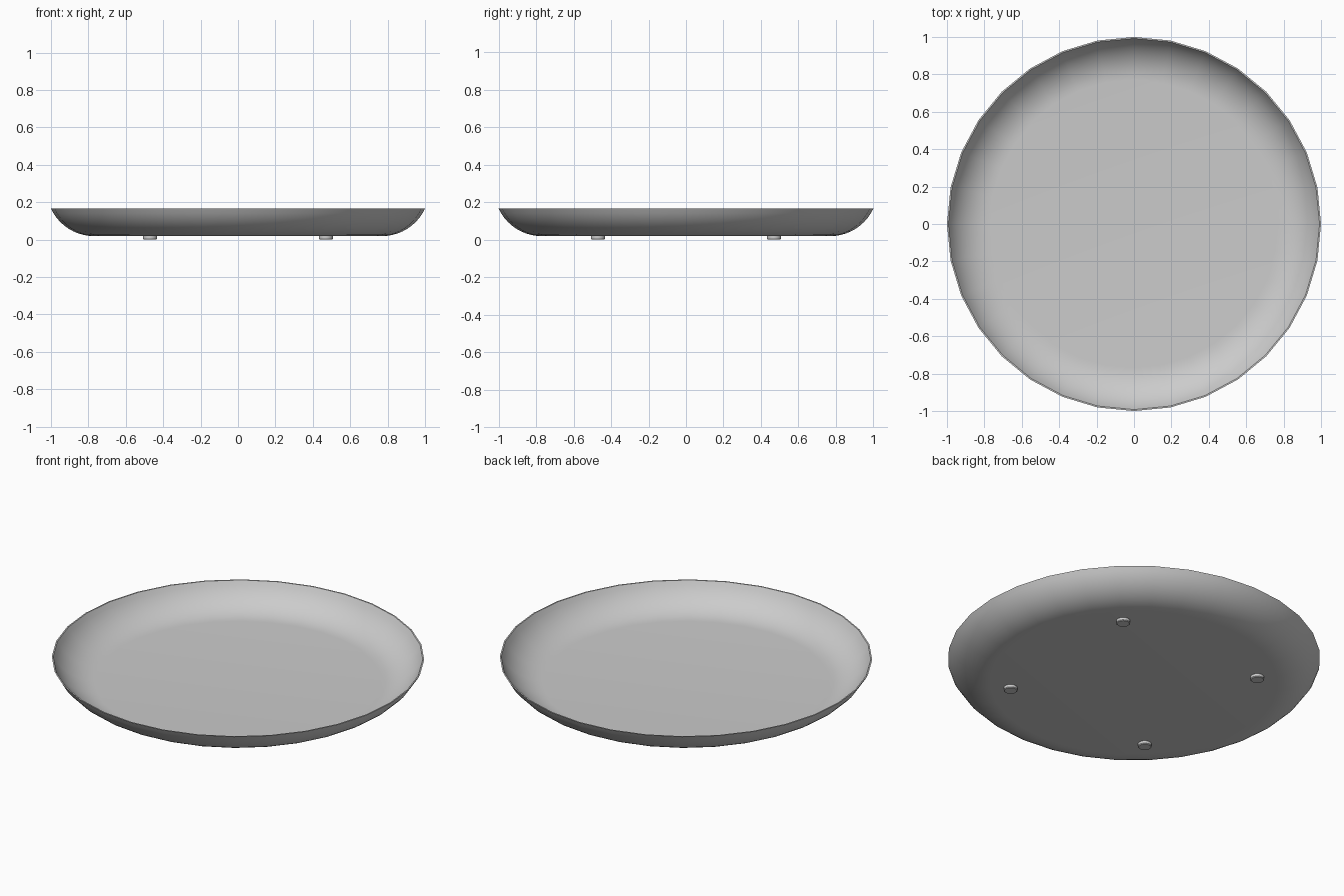
import bpy
import bmesh
import math

cube = bpy.data.objects.get("Cube")
if cube:
    bpy.data.objects.remove(cube, do_unlink=True)

SIDES = 32
RIM_R, RIM_Z = 1.0, 0.166      # outer lip
FLOOR_R, FLOOR_Z = 0.77, 0.019  # flat underside
WALL = 0.007
FOOT_POS, FOOT_R = 0.47, 0.037

grey = bpy.data.materials.new("plain grey")
grey.use_nodes = True
colour = (0.6, 0.6, 0.6, 1)
grey.diffuse_color = colour
grey.node_tree.nodes["Principled BSDF"].inputs["Base Color"].default_value = colour


def finish(obj):
    obj.data.materials.append(grey)
    bpy.ops.object.select_all(action="DESELECT")
    obj.select_set(True)
    bpy.context.view_layer.objects.active = obj
    bpy.ops.object.shade_smooth_by_angle(angle=math.radians(35))


def lathe(name, profile, location=(0, 0, 0)):
    """Spin an (r, z) profile about the z axis."""
    bm = bmesh.new()
    verts = [bm.verts.new((r, 0, z)) for r, z in profile]
    edges = [bm.edges.new(pair) for pair in zip(verts, verts[1:])]
    bmesh.ops.spin(bm, geom=verts + edges, cent=(0, 0, 0), axis=(0, 0, 1),
                   angle=math.tau, steps=SIDES)
    bmesh.ops.remove_doubles(bm, verts=bm.verts[:], dist=1e-4)
    bmesh.ops.recalc_face_normals(bm, faces=bm.faces[:])
    mesh = bpy.data.meshes.new(name)
    bm.to_mesh(mesh)
    bm.free()
    obj = bpy.data.objects.new(name, mesh)
    obj.location = location
    bpy.context.collection.objects.link(obj)
    finish(obj)
    return obj


# Dish: flat floor, circular curved wall, level lip
run, rise = RIM_R - FLOOR_R, RIM_Z - FLOOR_Z
sweep = 2 * math.atan2(rise, run)
radius = run / math.sin(sweep)
centre_z = FLOOR_Z + radius


def wall_arc(rad, angle, steps=10):
    return [(FLOOR_R + rad * math.sin(angle * i / steps),
             centre_z - rad * math.cos(angle * i / steps))
            for i in range(steps + 1)]


inner_radius = radius - WALL
inner_sweep = math.acos((centre_z - RIM_Z) / inner_radius)
outer = [(0, FLOOR_Z)] + wall_arc(radius, sweep)
inner = [(0, FLOOR_Z + WALL)] + wall_arc(inner_radius, inner_sweep)
lathe("dish", outer + inner[::-1])

# Four small round feet with softened bottom edges
foot = [(0, 0), (FOOT_R - 0.004, 0), (FOOT_R, 0.004),
        (FOOT_R, FLOOR_Z + 0.002), (0, FLOOR_Z + 0.002)]
for side, sx in (("left", 1), ("right", -1)):
    for end, sy in (("front", -1), ("back", 1)):
        lathe(f"{end}_{side}_foot", foot, (sx * FOOT_POS, sy * FOOT_POS, 0))
